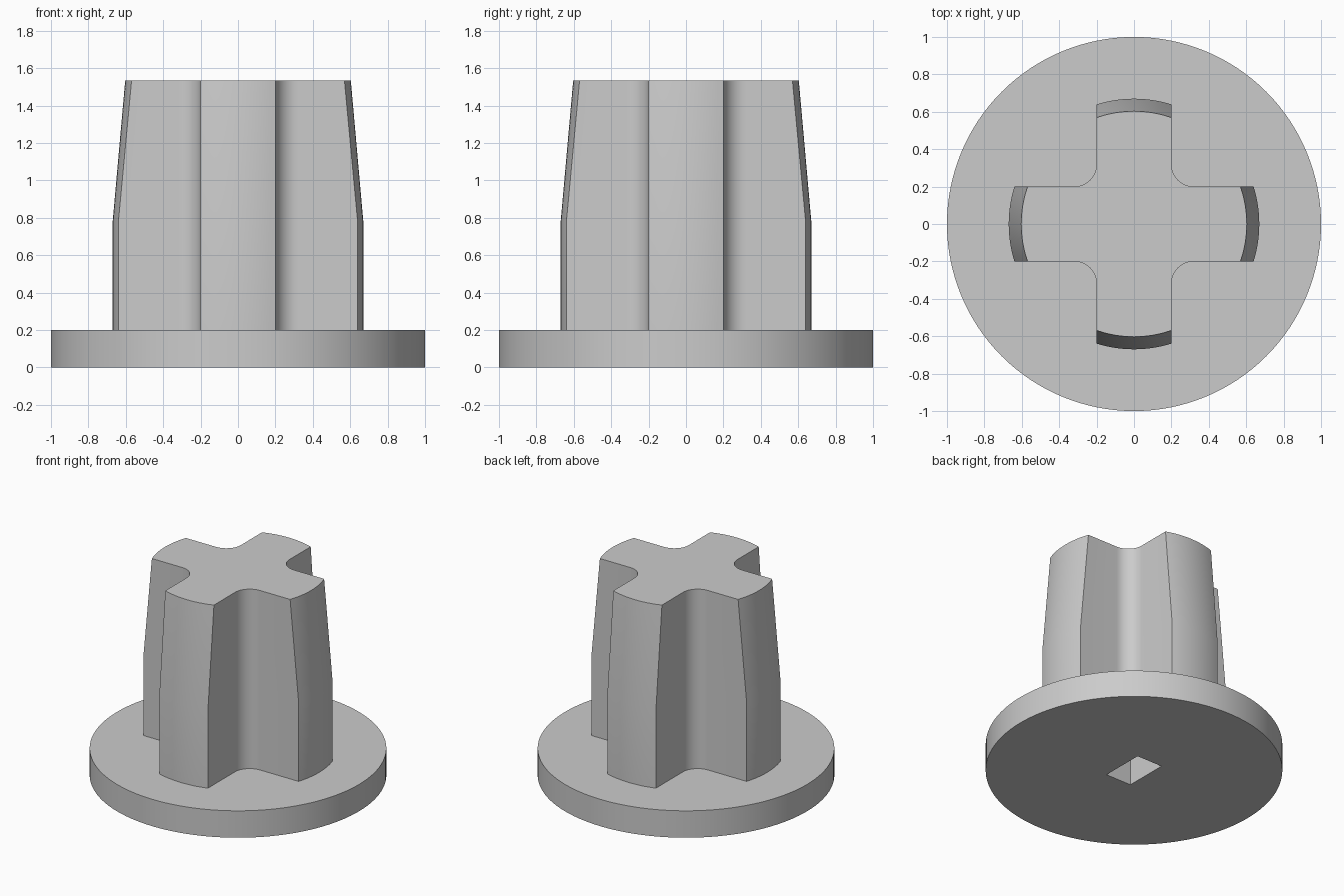
import bpy, bmesh
from math import sin, cos, asin, pi, radians

if "Cube" in bpy.data.objects:
    bpy.data.objects.remove(bpy.data.objects["Cube"], do_unlink=True)

grey = bpy.data.materials.new("plain_grey")
grey.use_nodes = True
colour = (0.6, 0.6, 0.6, 1)
grey.diffuse_color = colour
grey.node_tree.nodes["Principled BSDF"].inputs["Base Color"].default_value = colour

HALF, FILLET = 0.2, 0.12          # arm half width, inner corner radius
DISC_TOP, POST_TOP = 0.2, 1.535


def make_object(name, bm):
    bmesh.ops.recalc_face_normals(bm, faces=bm.faces)
    mesh = bpy.data.meshes.new(name)
    bm.to_mesh(mesh)
    bm.free()
    mesh.materials.append(grey)
    obj = bpy.data.objects.new(name, mesh)
    bpy.context.collection.objects.link(obj)
    return obj


def loft(name, rings):
    """Skin stacked (outline, height) sections and cap both ends."""
    bm = bmesh.new()
    loops = [[bm.verts.new((x, y, z)) for x, y in outline] for outline, z in rings]
    n = len(loops[0])
    for low, high in zip(loops, loops[1:]):
        for i in range(n):
            j = (i + 1) % n
            bm.faces.new((low[i], low[j], high[j], high[i]))
    bm.faces.new(loops[0][::-1])
    bm.faces.new(loops[-1])
    return make_object(name, bm)


def circle(radius, n=128):
    return [(radius * cos(2 * pi * i / n), radius * sin(2 * pi * i / n)) for i in range(n)]


def cross(radius, steps=12):
    """Four arms with rounded ends and filleted inner corners."""
    tip = asin(HALF / radius)
    quarter = []
    for i in range(steps + 1):
        a = -tip + 2 * tip * i / steps
        quarter.append((radius * cos(a), radius * sin(a)))
    centre = HALF + FILLET
    for i in range(steps + 1):
        a = radians(270) - pi / 2 * i / steps
        quarter.append((centre + FILLET * cos(a), centre + FILLET * sin(a)))
    points = []
    for k in range(4):
        c, s = (1, 0, -1, 0)[k], (0, 1, 0, -1)[k]
        points += [(c * x - s * y, s * x + c * y) for x, y in quarter]
    return points


def combine(target, tool, operation):
    mod = target.modifiers.new(operation.lower(), "BOOLEAN")
    mod.operation, mod.object, mod.solver = operation, tool, "EXACT"
    bpy.context.view_layer.objects.active = target
    bpy.ops.object.modifier_apply(modifier=mod.name)
    bpy.data.objects.remove(tool, do_unlink=True)


# Round base plate with the tapered cross post fused to it
plug = loft("base_and_cross_post", [(circle(1), 0), (circle(1), DISC_TOP)])
post = loft("cross_post", [(cross(0.67), DISC_TOP / 2), (cross(0.67), 0.78), (cross(0.603), POST_TOP)])
combine(plug, post, "UNION")

# Blind rectangular socket in the underside
slot = [(-0.105, -0.163), (0.105, -0.163), (0.105, 0.163), (-0.105, 0.163)]
combine(plug, loft("socket_cutter", [(slot, -0.1), (slot, 1.0)]), "DIFFERENCE")

# Smooth curved walls, crisp edges
bpy.ops.object.select_all(action="DESELECT")
plug.select_set(True)
bpy.context.view_layer.objects.active = plug
bpy.ops.object.shade_smooth_by_angle(angle=radians(20))
